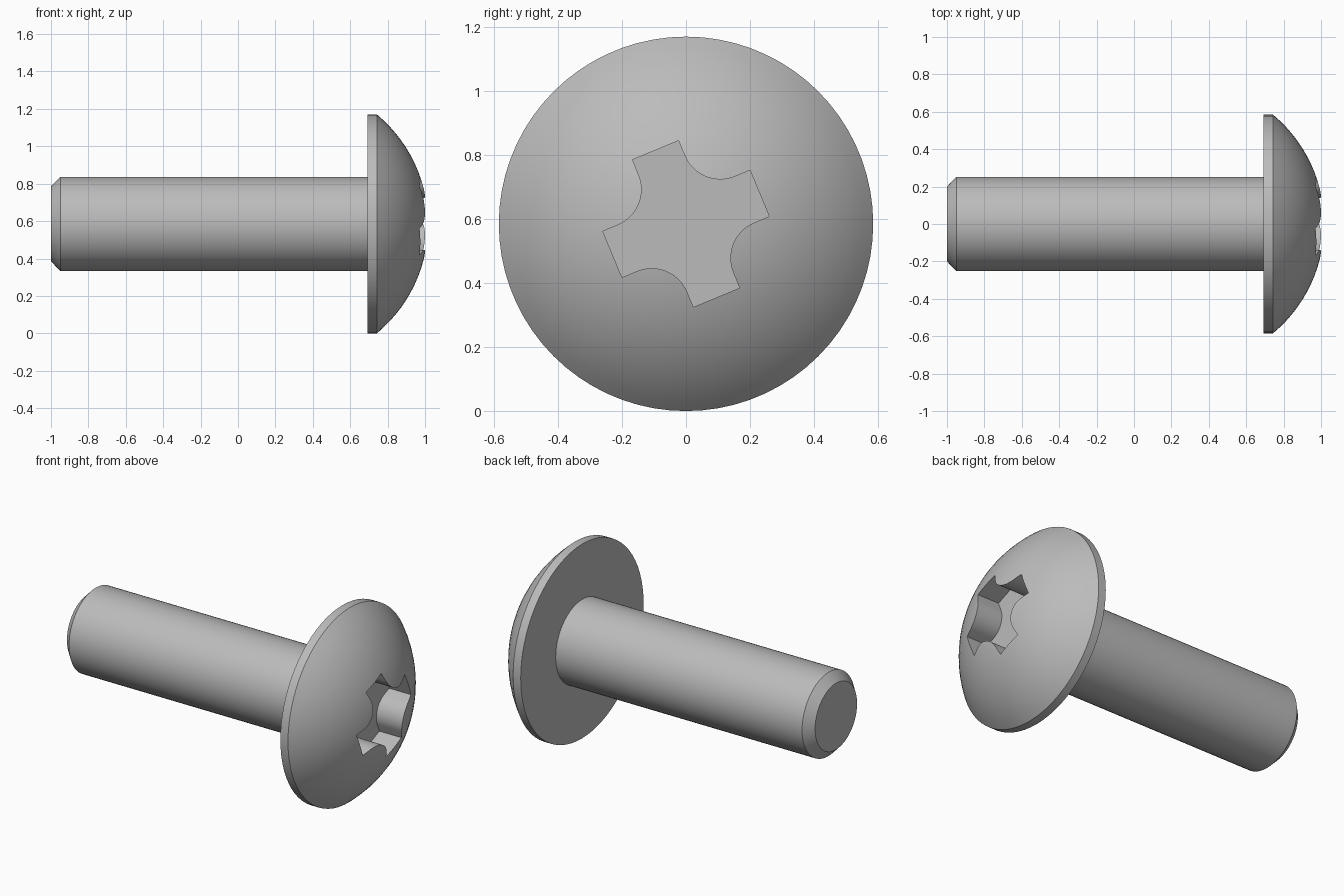
import bpy, bmesh
from math import pi, sin, cos, sqrt, radians, asin
from mathutils import Matrix, Vector

cube = bpy.data.objects.get("Cube")
if cube:
    bpy.data.objects.remove(cube, do_unlink=True)

AXIS_Z = 0.585        # height of the screw axis
HEAD_R = 0.585
RIM_X = 0.745
DOME_R, DOME_X = 0.761, 0.256

steel = bpy.data.materials.new("steel_grey")
steel.use_nodes = True
steel.diffuse_color = (0.5, 0.5, 0.5, 1)
steel.node_tree.nodes["Principled BSDF"].inputs["Base Color"].default_value = (0.5, 0.5, 0.5, 1)


def finish(name, bm):
    bmesh.ops.recalc_face_normals(bm, faces=bm.faces)
    mesh = bpy.data.meshes.new(name)
    bm.to_mesh(mesh)
    bm.free()
    mesh.materials.append(steel)
    obj = bpy.data.objects.new(name, mesh)
    obj.location.z = AXIS_Z
    bpy.context.collection.objects.link(obj)
    return obj


def revolve(name, profile, segments):
    """Spin (x, radius) points about the x axis; zero radii become poles."""
    bm = bmesh.new()
    verts = [bm.verts.new((x, 0, r)) for x, r in profile]
    edges = [bm.edges.new(pair) for pair in zip(verts, verts[1:])]
    bmesh.ops.spin(bm, geom=verts + edges, cent=(0, 0, 0), axis=(1, 0, 0),
                   angle=2 * pi, steps=segments, use_merge=True)
    bmesh.ops.remove_doubles(bm, verts=bm.verts, dist=1e-5)
    return finish(name, bm)


def smooth(obj):
    bpy.ops.object.select_all(action='DESELECT')
    bpy.context.view_layer.objects.active = obj
    obj.select_set(True)
    bpy.ops.object.shade_smooth_by_angle(angle=radians(25))


# Shaft with chamfered tip
shaft = revolve("shaft", [(-1, 0), (-1, 0.2), (-0.95, 0.252), (0.75, 0.252), (0.75, 0)], 64)

# Domed head with a straight rim
rim_angle = asin(HEAD_R / DOME_R)
dome = [(DOME_X + DOME_R * cos(a), DOME_R * sin(a))
        for a in (rim_angle * (1 - i / 14) for i in range(14))]
head = revolve("head", [(0.692, 0), (0.692, HEAD_R)] + dome + [(DOME_X + DOME_R, 0)], 72)

# Four-armed drive recess with rounded inner corners
ARM, HALF, FILLET, STEPS = 0.249, 0.078, 0.12, 14
centre = HALF + FILLET
quarter = [Vector((ARM, -HALF)), Vector((ARM, HALF))]
for i in range(STEPS + 1):
    a = -pi / 2 - (pi / 2) * i / STEPS
    quarter.append(Vector((centre + FILLET * cos(a), centre + FILLET * sin(a))))
outline = [Matrix.Rotation(radians(22.5) + k * pi / 2, 2) @ p for k in range(4) for p in quarter]

bm = bmesh.new()
floor = bm.faces.new([bm.verts.new((0.825, p.x, p.y)) for p in outline])
wall = bmesh.ops.extrude_face_region(bm, geom=[floor])
bmesh.ops.translate(bm, vec=(0.4, 0, 0),
                    verts=[v for v in wall["geom"] if isinstance(v, bmesh.types.BMVert)])
cutter = finish("recess_cutter", bm)
cutter.hide_render = True

cut = head.modifiers.new("drive_recess", 'BOOLEAN')
cut.operation = 'DIFFERENCE'
cut.solver = 'EXACT'
cut.object = cutter
bpy.context.view_layer.objects.active = head
bpy.ops.object.modifier_apply(modifier=cut.name)
bpy.data.objects.remove(cutter, do_unlink=True)

for part in (shaft, head):
    smooth(part)
